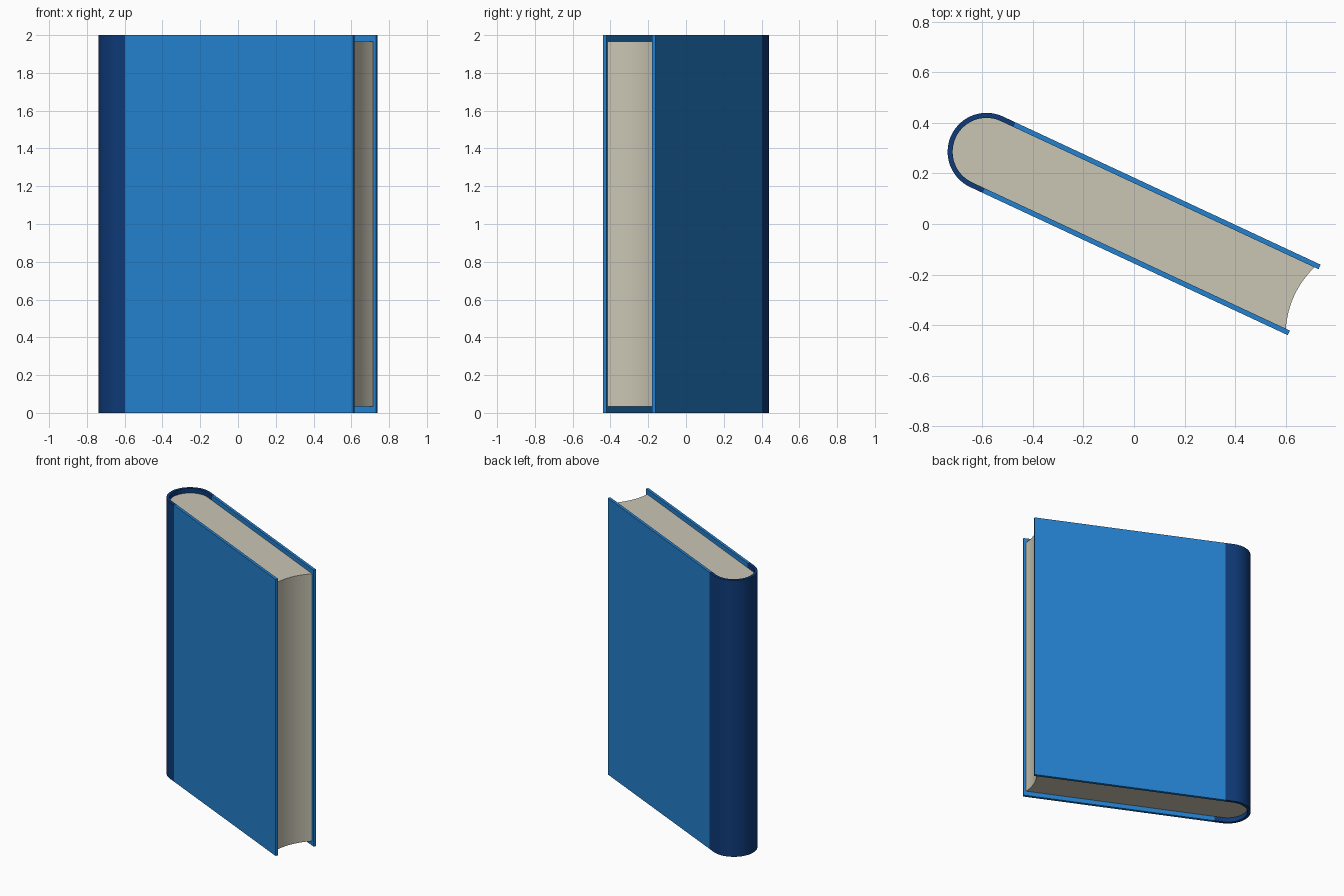
import bpy, bmesh, math

cube = bpy.data.objects.get("Cube")
if cube:
    bpy.data.objects.remove(cube, do_unlink=True)

HEIGHT = 2.0
RADIUS = 0.154      # half the thickness of the closed book
BOARD = 0.02        # cover thickness
LENGTH = 1.388      # spine centre to cover edge
JOINT = 0.055       # where spine cloth meets the boards
PAGE_END = 1.37
INSET = 0.033       # pages are shorter than the covers
SAG = 0.025         # hollow of the fore edge
PLACE = (-0.584, 0.286, 0)
TURN = math.radians(-25)


def material(name, rgb):
    m = bpy.data.materials.new(name)
    m.use_nodes = True
    m.diffuse_color = (*rgb, 1)
    bsdf = m.node_tree.nodes["Principled BSDF"]
    bsdf.inputs["Base Color"].default_value = (*rgb, 1)
    bsdf.inputs["Roughness"].default_value = 0.7
    return m


def half_round(radius, steps=32):
    """Arc from the +y side round the back to the -y side."""
    angles = [math.pi / 2 + math.pi * i / steps for i in range(steps + 1)]
    return [(radius * math.cos(a), radius * math.sin(a)) for a in angles]


def prism(name, outline, z0, z1, mat):
    """Extrude a flat outline upwards and set it at the book's angle."""
    bm = bmesh.new()
    face = bm.faces.new([bm.verts.new((x, y, z0)) for x, y in outline])
    top = bmesh.ops.extrude_face_region(bm, geom=[face])
    verts = [g for g in top["geom"] if isinstance(g, bmesh.types.BMVert)]
    bmesh.ops.translate(bm, verts=verts, vec=(0, 0, z1 - z0))
    bmesh.ops.recalc_face_normals(bm, faces=bm.faces)
    mesh = bpy.data.meshes.new(name)
    bm.to_mesh(mesh)
    bm.free()
    mesh.materials.append(mat)
    obj = bpy.data.objects.new(name, mesh)
    bpy.context.collection.objects.link(obj)
    obj.location = PLACE
    obj.rotation_euler.z = TURN
    bpy.ops.object.select_all(action="DESELECT")
    obj.select_set(True)
    bpy.context.view_layer.objects.active = obj
    bpy.ops.object.shade_smooth_by_angle(angle=math.radians(30))
    return obj


blue = material("cover blue", (0.018, 0.22, 0.62))
navy = material("spine navy", (0.0045, 0.043, 0.19))
cream = material("page cream", (0.59, 0.56, 0.455))

inner = RADIUS - BOARD

# Rounded spine wrapping the back
outer_line = [(JOINT, RADIUS)] + half_round(RADIUS) + [(JOINT, -RADIUS)]
inner_line = [(JOINT, inner)] + half_round(inner) + [(JOINT, -inner)]
prism("spine", outer_line + inner_line[::-1], 0, HEIGHT, navy)

# Front and back boards
for name, side in (("front_cover", -1), ("back_cover", 1)):
    prism(name, [(JOINT, side * inner), (LENGTH, side * inner),
                 (LENGTH, side * RADIUS), (JOINT, side * RADIUS)],
          0, HEIGHT, blue)

# Page block with a round back and a hollow fore edge
STEPS = 16
fore_edge = []
for i in range(STEPS + 1):
    t = -1 + 2 * i / STEPS
    fore_edge.append((PAGE_END - SAG * (1 - t * t), t * inner))
prism("pages", half_round(inner) + fore_edge, INSET, HEIGHT - INSET, cream)
